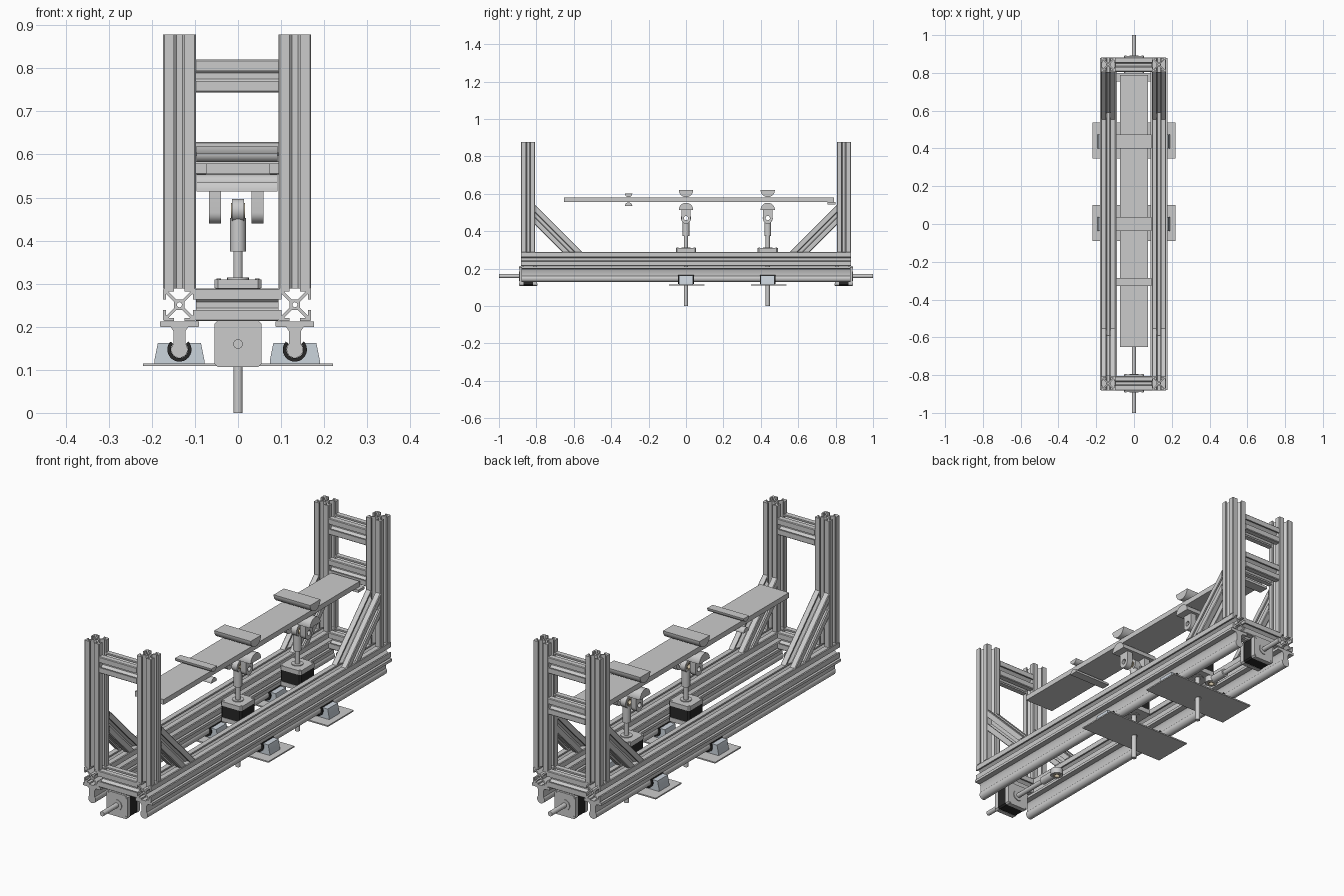
import bpy, bmesh
from math import sin, cos, radians
from mathutils import Vector, Matrix

if "Cube" in bpy.data.objects:
    bpy.data.objects.remove(bpy.data.objects["Cube"])

X, Y, Z = Vector((1, 0, 0)), Vector((0, 1, 0)), Vector((0, 0, 1))


def material(name, rgb):
    m = bpy.data.materials.new(name)
    m.diffuse_color = (*rgb, 1)
    m.use_nodes = True
    m.node_tree.nodes["Principled BSDF"].inputs["Base Color"].default_value = m.diffuse_color
    return m


BLACK = material("black", (0.02, 0.02, 0.02))
LIGHT = material("light_metal", (0.6, 0.66, 0.72))
BRASS = material("bushing", (0.6, 0.52, 0.38))


def arc(r, a0=0, a1=360, n=28, c=(0, 0)):
    full = abs(a1 - a0) == 360
    count = n if full else n + 1
    return [(c[0] + r * cos(radians(a0 + (a1 - a0) * i / n)),
             c[1] + r * sin(radians(a0 + (a1 - a0) * i / n))) for i in range(count)]


def rect(w, h):
    return [(-w / 2, -h / 2), (w / 2, -h / 2), (w / 2, h / 2), (-w / 2, h / 2)]


def prism(name, loops, length, loc, u=X, v=Y, mat=None, cuts=()):
    """Extrude closed loops (drawn on axes u, v; inner loops are holes), centred at loc."""
    cu = bpy.data.curves.new(name, 'CURVE')
    cu.dimensions, cu.fill_mode, cu.extrude = '2D', 'BOTH', length / 2
    for pts in loops:
        s = cu.splines.new('POLY')
        s.points.add(len(pts) - 1)
        for p, co in zip(s.points, pts):
            p.co = (co[0], co[1], 0, 1)
        s.use_cyclic_u = True
    ob = bpy.data.objects.new(name, cu)
    bpy.context.collection.objects.link(ob)
    bpy.ops.object.select_all(action='DESELECT')
    ob.select_set(True)
    bpy.context.view_layer.objects.active = ob
    bpy.ops.object.convert(target='MESH')
    ob = bpy.context.view_layer.objects.active
    m = Matrix((u, v, u.cross(v))).transposed().to_4x4()
    m.translation = Vector(loc)
    bm = bmesh.new()
    bm.from_mesh(ob.data)
    bm.transform(m)
    bmesh.ops.remove_doubles(bm, verts=bm.verts, dist=1e-5)
    bmesh.ops.recalc_face_normals(bm, faces=bm.faces)
    for co, no in cuts:
        bmesh.ops.bisect_plane(bm, geom=bm.verts[:] + bm.edges[:] + bm.faces[:],
                               plane_co=co, plane_no=no, clear_outer=True)
    bm.to_mesh(ob.data)
    bm.free()
    if mat:
        ob.data.materials.append(mat)
    bpy.ops.object.shade_smooth_by_angle(angle=radians(35))
    return ob


# slotted extrusion profile with four T-slots and a centre bore
H = 0.038
side = [(H, -0.012), (0.031, -0.012), (0.031, -0.025), (0.029, -0.024), (0.012, -0.007),
        (0.012, 0.007), (0.029, 0.024), (0.031, 0.025), (0.031, 0.012), (H, 0.012),
        (H, H - 0.003), (H - 0.003, H)]
outline = []
for k in range(4):
    c, s = (1, 0, -1, 0)[k], (0, 1, 0, -1)[k]
    outline += [(c * x - s * y, s * x + c * y) for x, y in side]
SLOT = [outline, arc(0.006, n=12)]

XC = -0.002
RAILS = (XC - 0.134, XC + 0.134)
ENDS = ((-1, "front"), (1, "back"))

# shaft support profile: flange, web and round shaft in one outline
support = ([(0.045, 0.212), (-0.045, 0.212), (-0.045, 0.2), (-0.02, 0.199), (-0.014, 0.19)]
           + arc(0.019, 138, 402, 28, (0, 0.147)) + [(0.014, 0.19), (0.02, 0.199), (0.045, 0.2)])
block = ([(-0.05, 0.162), (-0.058, 0.122), (-0.058, 0.115), (0.058, 0.115), (0.058, 0.122),
          (0.05, 0.162)] + arc(0.028, 32, -212, 24, (0, 0.147)))
liner = arc(0.028, 42, -222, 28, (0, 0.147)) + arc(0.0195, -222, 42, 28, (0, 0.147))

for x, sname in zip(RAILS, ("left", "right")):
    # base rail and linear guide below it
    prism(f"{sname}_base_rail", SLOT, 1.765, (x, 0, 0.251), X, Z)
    prism(f"{sname}_guide_shaft", [support], 1.76, (x, 0, 0), X, Z)
    # posts and diagonal braces
    for e, ename in ENDS:
        prism(f"{ename}_{sname}_post", SLOT, 0.589, (x, e * 0.844, 0.5835))
        prism(f"{ename}_{sname}_brace", SLOT, 0.6, (x, e * 0.69, 0.371), X,
              Vector((0, -e, 1)).normalized(),
              cuts=[((0, e * 0.806, 0), Y * e), ((0, 0, 0.289), -Z)])
    # open linear bearings
    for y in (0, 0.437):
        prism(f"{sname}_bearing_block", [block], 0.075, (x, y, 0), X, Z, LIGHT)
        prism(f"{sname}_bearing_liner", [liner], 0.085, (x, y, 0), X, Z, BLACK)

# crossbars between the posts
for e, ename in ENDS:
    for z in (0.251, 0.782) + ((0.591,) if e > 0 else ()):
        prism(f"{ename}_crossbar", SLOT, 0.192, (XC, e * 0.844, z), Y, Z)


def actuator(name, tail, w, u):
    """Screw actuator: tail end at `tail`, pointing along w, eye hole along u."""
    v = w.cross(u)
    tail = Vector(tail)

    def part(pname, loops, a, b, mat=None, off=(0, 0)):
        prism(f"{name}_{pname}", loops, b - a,
              tail + w * (a + b) / 2 + u * off[0] + v * off[1], u, v, mat)
    m0 = 0.217 if w.z else 0.11
    m1 = m0 + 0.093
    h, c = 0.054, 0.007
    octo = [(h, -h + c), (h, h - c), (h - c, h), (-h + c, h),
            (-h, h - c), (-h, -h + c), (-h + c, -h), (h - c, -h)]
    part("screw", [arc(0.011)], 0, 0.38)
    part("motor_rear_cap", [octo], m0, m0 + 0.02)
    part("motor_body", [[(x * 0.97, y * 0.97) for x, y in octo]], m0 + 0.02, m1 - 0.02, BLACK)
    part("motor_front_cap", [octo], m1 - 0.02, m1)
    part("motor_boss", [arc(0.025)], m0 - 0.003, m1 + 0.004)
    for i in (-1, 1):
        for j in (-1, 1):
            part("motor_bolt", [arc(0.005, n=10)], m0 - 0.002, m1 + 0.002, None,
                 (i * 0.045, j * 0.045))
    part("rod_end_shank", [arc(0.018)], 0.375, 0.452)
    eye = tail + w * 0.47
    prism(f"{name}_rod_eye", [arc(0.027), arc(0.017)], 0.028, eye, v, w)
    prism(f"{name}_eye_bushing", [arc(0.017), arc(0.0115)], 0.033, eye, v, w, BRASS)


# end actuators lie along the machine, lift actuators stand upright
actuator("front_actuator", (0, -1, 0.16), Y, Z)
actuator("back_actuator", (0, 1, 0.16), -Y, Z)

prong = arc(0.025, 180, 360, 14, (0, 0.465)) + [(0.025, 0.516), (-0.025, 0.516)]
for y in (0, 0.437):
    actuator("lift_actuator", (0, y, 0), Z, X)
    # carriage plate under the bearings
    prism("carriage_plate", [rect(0.44, 0.19), arc(0.013)], 0.006, (0, y + 0.005, 0.112))
    # fork prongs over the rod eye
    for s in (-1, 1):
        prism("fork_prong", [prong, arc(0.0115, n=20, c=(0, 0.47))], 0.028,
              (-0.004 + s * 0.049, y, 0), Y, Z)

# half-round clamp bars above and below the board
for y, r, up, low in ((0, 0.038, 0.62, 0.514), (0.437, 0.038, 0.62, 0.514),
                      (-0.307, 0.02, 0.602, 0.534)):
    prism("upper_clamp_bar", [arc(r, 180, 360, 20)], 0.188, (XC, y, up), Y, Z)
    prism("lower_clamp_bar", [arc(r, 0, 180, 20)], 0.188, (XC, y, low), Y, Z)

# flexible board and its end support
prism("test_board", [rect(0.148, 1.442)], 0.024, (0, 0.069, 0.567))
prism("board_end_support", [rect(0.185, 0.045)], 0.012, (XC, 0.778, 0.549))
